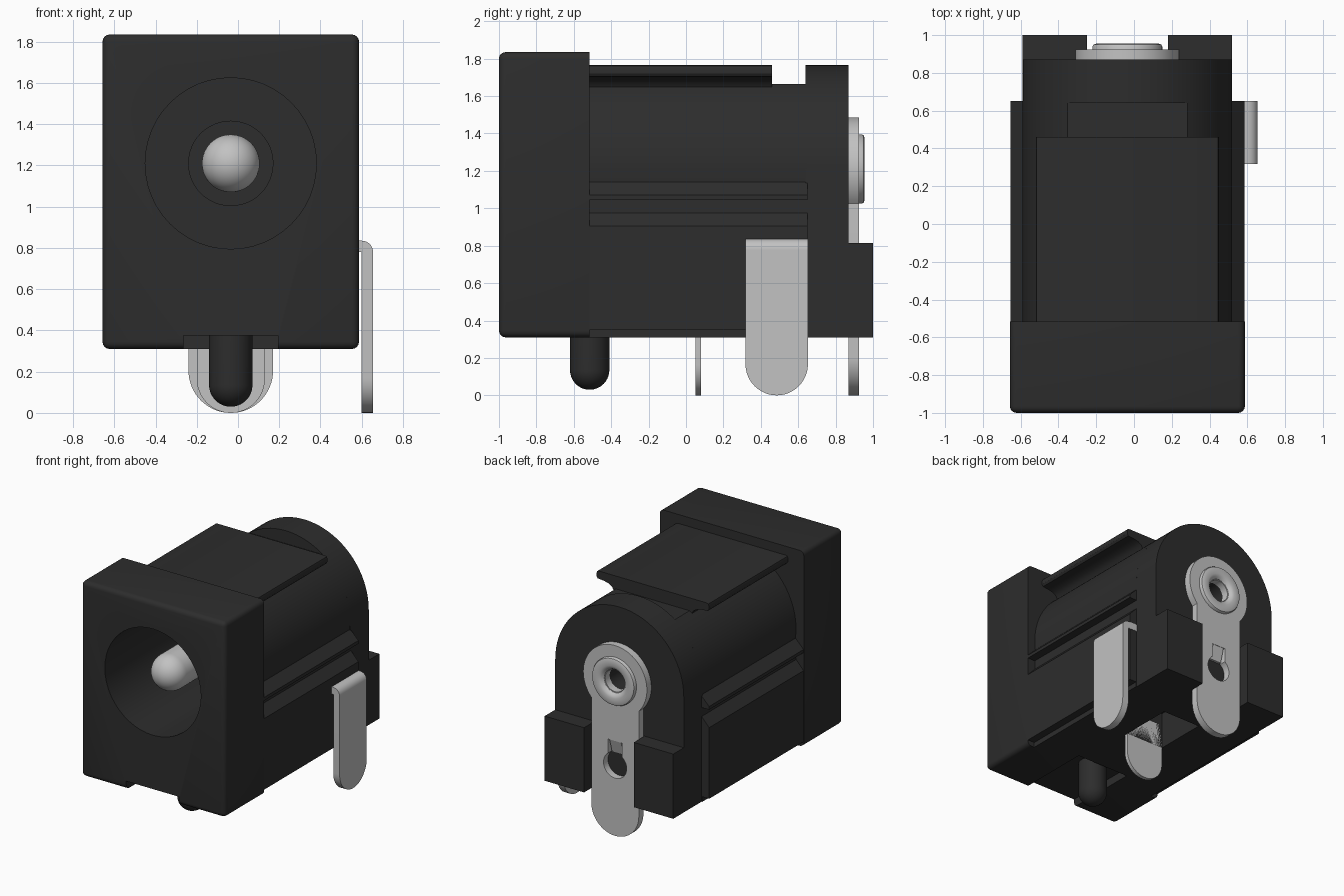
import bpy
import bmesh
from math import sin, cos, pi, radians, sqrt
from mathutils import Matrix

if "Cube" in bpy.data.objects:
    bpy.data.objects.remove(bpy.data.objects["Cube"], do_unlink=True)

CX, CZ = -0.035, 1.21      # barrel axis


def material(name, rgb, rough):
    m = bpy.data.materials.new(name)
    m.use_nodes = True
    m.diffuse_color = (*rgb, 1)
    bsdf = m.node_tree.nodes["Principled BSDF"]
    bsdf.inputs["Base Color"].default_value = (*rgb, 1)
    bsdf.inputs["Roughness"].default_value = rough
    return m


BLACK = material("black_plastic", (0.026, 0.026, 0.026), 0.6)
METAL = material("pale_metal", (0.54, 0.54, 0.54), 0.5)


def finish(name, bm, mat):
    bmesh.ops.recalc_face_normals(bm, faces=bm.faces)
    mesh = bpy.data.meshes.new(name)
    bm.to_mesh(mesh)
    bm.free()
    mesh.materials.append(mat)
    ob = bpy.data.objects.new(name, mesh)
    bpy.context.collection.objects.link(ob)
    return ob


def arc(u, v, r, a0, a1, n=16):
    steps = [radians(a0 + (a1 - a0) * i / n) for i in range(n + 1)]
    return [(u + r * cos(a), v + r * sin(a)) for a in steps]


def both_sides(half):
    """Close a half outline by mirroring it across u = 0."""
    return half + [(-u, v) for u, v in reversed(half) if u > 1e-5]


def prism(name, outline, a, b, mat, axis="y"):
    """Extrude an outline along y (centred on the axis) or along x."""
    bm = bmesh.new()
    place = (lambda u, v: (u + CX, a, v)) if axis == "y" else (lambda u, v: (a, u, v))
    face = bm.faces.new([bm.verts.new(place(u, v)) for u, v in outline])
    ext = bmesh.ops.extrude_face_region(bm, geom=[face])
    step = (0, b - a, 0) if axis == "y" else (b - a, 0, 0)
    bmesh.ops.translate(bm, vec=step, verts=[g for g in ext["geom"] if isinstance(g, bmesh.types.BMVert)])
    return finish(name, bm, mat)


def lathe(name, profile, mat, axis="y", y=0, closed=False):
    """Turn (radius, height) points around the barrel axis or a vertical axis."""
    bm = bmesh.new()
    vs = [bm.verts.new((r, 0, h)) for r, h in profile]
    pairs = list(zip(vs, vs[1:])) + ([(vs[-1], vs[0])] if closed else [])
    edges = [bm.edges.new(p) for p in pairs]
    bmesh.ops.spin(bm, geom=vs + edges, cent=(0, 0, 0), axis=(0, 0, 1), angle=2 * pi, steps=48)
    bmesh.ops.remove_doubles(bm, verts=bm.verts, dist=1e-4)
    if axis == "y":
        m = Matrix.Translation((CX, 0, CZ)) @ Matrix.Rotation(-pi / 2, 4, "X")
    else:
        m = Matrix.Translation((CX, y, 0))
    bmesh.ops.transform(bm, matrix=m, verts=bm.verts)
    return finish(name, bm, mat)


def box(name, lo, hi, mat):
    """Box from corners, x measured from the barrel axis."""
    pts = [(lo[0], lo[2]), (hi[0], lo[2]), (hi[0], hi[2]), (lo[0], hi[2])]
    return prism(name, pts, lo[1], hi[1], mat)


def cut(ob, *cutters):
    for c in cutters:
        mod = ob.modifiers.new("cut", "BOOLEAN")
        mod.operation, mod.solver, mod.object = "DIFFERENCE", "EXACT", c
    dg = bpy.context.evaluated_depsgraph_get()
    mesh = bpy.data.meshes.new_from_object(ob.evaluated_get(dg))
    ob.modifiers.clear()
    ob.data = mesh


# Cutters
bore = lathe("bore_cutter", [(0, -1.2), (0.415, -1.2), (0.415, 0.6), (0, 0.6)], BLACK)
channel = box("channel_cutter", (-0.23, -1.2, 0.2), (0.23, -0.4, 0.375), BLACK)
pocket = box("pocket_cutter", (-0.165, 0.08, 0.2), (0.165, 0.5, 0.6), BLACK)
rivet_hole = lathe("rivet_hole_cutter", [(0, 0.7), (0.085, 0.7), (0.085, 1.1), (0, 1.1)], METAL)
solder_hole = prism("solder_hole_cutter", arc(0, 0.55, 0.1, 0, 350, 35), 0.86, 0.95, METAL)
slit = box("slit_cutter", (-0.06, 0.86, 0.6), (0.06, 0.95, 0.74), METAL)

# Front block, rounded everywhere but the back rim
front = box("front_block", (-0.622, -1, 0.31), (0.622, -0.515, 1.835), BLACK)
bm = bmesh.new()
bm.from_mesh(front.data)
rim = [e for e in bm.edges if not all(v.co.y > -0.6 for v in e.verts)]
bmesh.ops.bevel(bm, geom=rim, offset=0.035, segments=4, profile=0.5, affect="EDGES")
bm.to_mesh(front.data)
bm.free()
cut(front, bore, channel)

# Barrel body with side rails and a flat top
R = 0.555
side = [(0, 0.31), (0.56, 0.31), (0.56, 0.35), (0.62, 0.35), (0.62, 0.905), (0.555, 0.975),
        (0.555, 1.045), (0.62, 1.045), (0.62, 1.07), (0.55, 1.14)]
body = prism("barrel_body", both_sides(side + arc(0, CZ, R, 0, 55)), -0.53, 0.65, BLACK)
cut(body, bore, channel, pocket)

# Rear arch
arch = prism("rear_arch", both_sides([(0, 0.31), (R, 0.31)] + arc(0, CZ, R, 0, 90, 20)),
             0.64, 0.87, BLACK)
cut(arch, rivet_hole)

# Overhanging top plate with hollowed flanks
plate = [(0, 1.765), (0.465, 1.765), (0.48, 1.76), (0.485, 1.745), (0.485, 1.72), (0.475, 1.705),
         (0.42, 1.70), (0.38, 1.69), (0.35, 1.67), (0.335, 1.64), (0, 1.64)]
prism("top_plate", both_sides(plate), -0.53, 0.46, BLACK)

# Rear guards either side of the terminal
for label, s in (("left", 1), ("right", -1)):
    x = sorted((s * 0.215, s * R))
    box(label + "_rear_guard", (x[0], 0.86, 0.31), (x[1], 1, 0.815), BLACK)

# Locating peg
lathe("locating_peg", arc(0, 0.135, 0.105, -90, 0) + [(0.105, 0.45), (0, 0.45)], BLACK, "z", -0.515)

# Centre pin and its collar
lathe("pin_collar", [(0, 0.5), (0.207, 0.5), (0.207, 0.62), (0, 0.62)], BLACK)
lathe("centre_pin", arc(0, -0.78, 0.14, -90, 0) + [(0.14, 0.55), (0, 0.55)], METAL)

# Rear terminal with eyelet and bent tongue
W, RING = 0.205, 0.275
outline = arc(0, W, W, -90, 0) + arc(0, CZ, RING, -48.2 + 6.4, 90, 28)
rear = prism("rear_terminal", both_sides(outline), 0.868, 0.925, METAL)
cut(rear, rivet_hole, solder_hole, slit)
lathe("eyelet", [(0.085, 0.88), (0.185, 0.88), (0.185, 0.94), (0.18, 0.95), (0.165, 0.955),
                 (0.125, 0.955), (0.105, 0.948), (0.09, 0.93)], METAL, closed=True)
prism("terminal_tongue", [(0.91, 0.75), (0.925, 0.75), (0.89, 0.63), (0.872, 0.63)],
      CX - 0.05, CX + 0.05, METAL, "x")

# Middle terminal
M = 0.165
prism("middle_terminal", both_sides(arc(0, M, M, -90, 0) + [(M, 0.5), (0, 0.5)]), 0.05, 0.08, METAL)

# Side terminal: blade and bent top
T, TY = 0.167, 0.485
blade = arc(TY, T, T, -180, 0, 24) + [(TY + T, 0.78), (TY - T, 0.78)]
prism("side_terminal", blade, 0.6, 0.655, METAL, "x")
bend = [(0.5, 0.78), (0.655, 0.78)] + arc(0.6, 0.78, 0.055, 10, 90, 6) + [(0.5, 0.835)]
prism("side_terminal_bend", [(x - CX, z) for x, z in bend], TY - T, TY + T, METAL)

# Remove cutters, then smooth the rounded surfaces
for c in (bore, channel, pocket, rivet_hole, solder_hole, slit):
    bpy.data.objects.remove(c, do_unlink=True)
for ob in [o for o in bpy.context.collection.objects if o.type == "MESH"]:
    bpy.ops.object.select_all(action="DESELECT")
    ob.select_set(True)
    bpy.context.view_layer.objects.active = ob
    bpy.ops.object.shade_smooth_by_angle(angle=radians(32))
